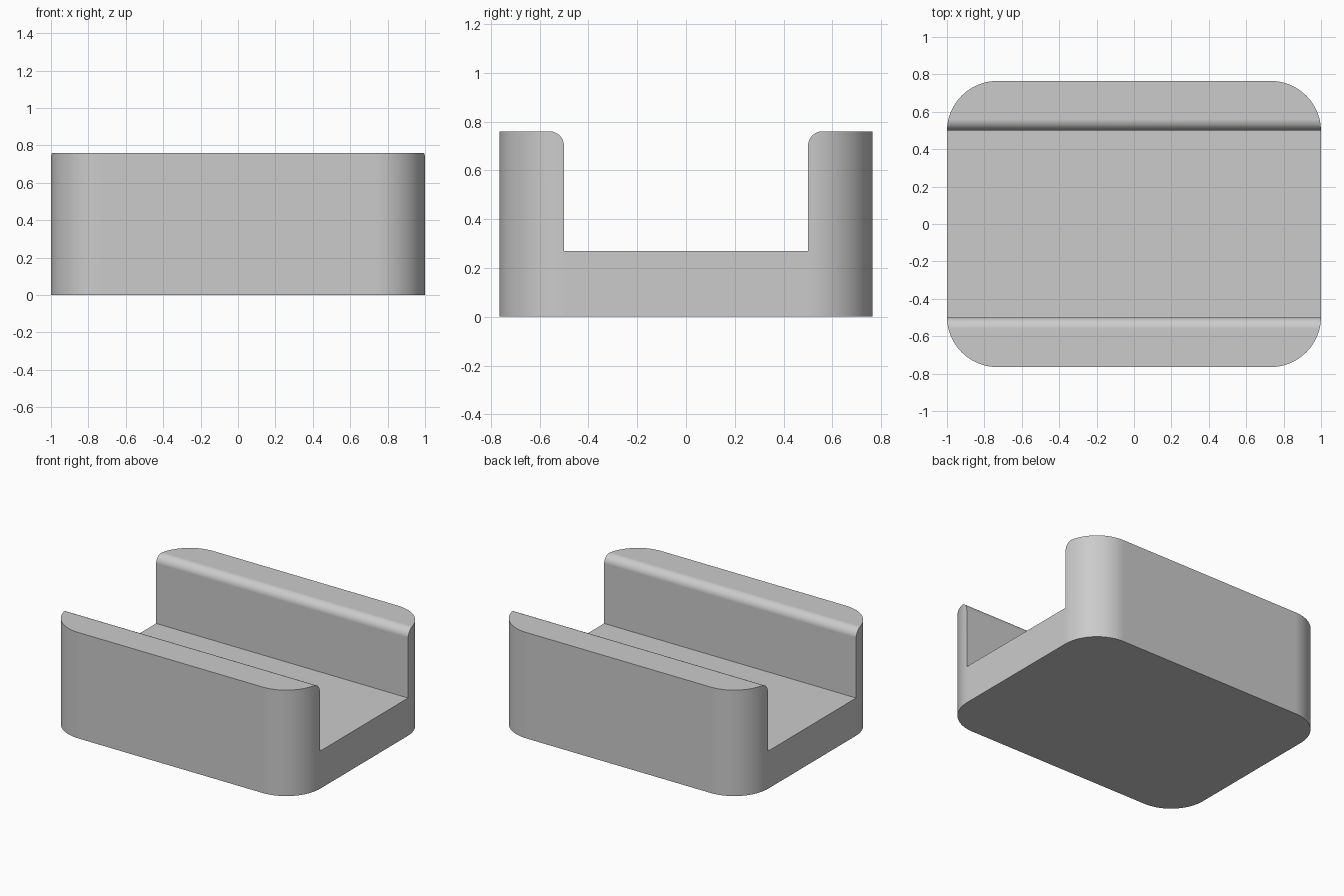
import bpy
import bmesh
from math import pi, cos, sin, radians
from mathutils import Vector

HALF_X, HALF_Y, HEIGHT = 1.0, 0.765, 0.76
CORNER = 0.27                  # plan corner radius
SLOT, FLOOR, LIP = 0.5, 0.27, 0.06  # channel half width, floor height, lip radius

cube = bpy.data.objects.get("Cube")
if cube:
    bpy.data.objects.remove(cube)

grey = bpy.data.materials.new("light_grey")
grey.use_nodes = True
colour = (0.6, 0.6, 0.6, 1)
grey.diffuse_color = colour
grey.node_tree.nodes["Principled BSDF"].inputs["Base Color"].default_value = colour


def arc(cx, cy, r, start, end, steps):
    angles = [start + (end - start) * i / steps for i in range(steps + 1)]
    return [(cx + r * cos(a), cy + r * sin(a)) for a in angles]


def prism(name, points, direction):
    """Extrude a closed outline along a direction."""
    bm = bmesh.new()
    face = bm.faces.new([bm.verts.new(p) for p in points])
    out = bmesh.ops.extrude_face_region(bm, geom=[face])
    moved = [v for v in out["geom"] if isinstance(v, bmesh.types.BMVert)]
    bmesh.ops.translate(bm, verts=moved, vec=Vector(direction))
    bmesh.ops.recalc_face_normals(bm, faces=bm.faces)
    mesh = bpy.data.meshes.new(name)
    bm.to_mesh(mesh)
    bm.free()
    mesh.materials.append(grey)
    obj = bpy.data.objects.new(name, mesh)
    bpy.context.collection.objects.link(obj)
    return obj


# U-shaped channel section with rounded inner lips, run along x
half = [(SLOT, FLOOR)] + arc(SLOT + LIP, HEIGHT - LIP, LIP, pi, pi / 2, 12)
half += [(1, HEIGHT), (1, 0)]
section = half + [(-y, z) for y, z in reversed(half)]
body = prism("channel_block", [(-1.2, y, z) for y, z in section], (2.4, 0, 0))

# Rounded rectangle that trims the block in plan
plan = []
for i, (sx, sy) in enumerate([(1, 1), (-1, 1), (-1, -1), (1, -1)]):
    plan += arc(sx * (HALF_X - CORNER), sy * (HALF_Y - CORNER), CORNER,
                i * pi / 2, (i + 1) * pi / 2, 24)
trim = prism("plan_trim", [(x, y, -0.5) for x, y in plan], (0, 0, 2))
trim.hide_render = True

cut = body.modifiers.new("trim", "BOOLEAN")
cut.operation = "INTERSECT"
cut.solver = "EXACT"
cut.object = trim
bpy.ops.object.select_all(action="DESELECT")
body.select_set(True)
bpy.context.view_layer.objects.active = body
bpy.ops.object.modifier_apply(modifier="trim")
bpy.data.objects.remove(trim)

# Smooth curves, crisp edges and flat broad faces
bpy.ops.object.shade_smooth_by_angle(angle=radians(30))
normals = body.modifiers.new("normals", "WEIGHTED_NORMAL")
normals.keep_sharp = True
